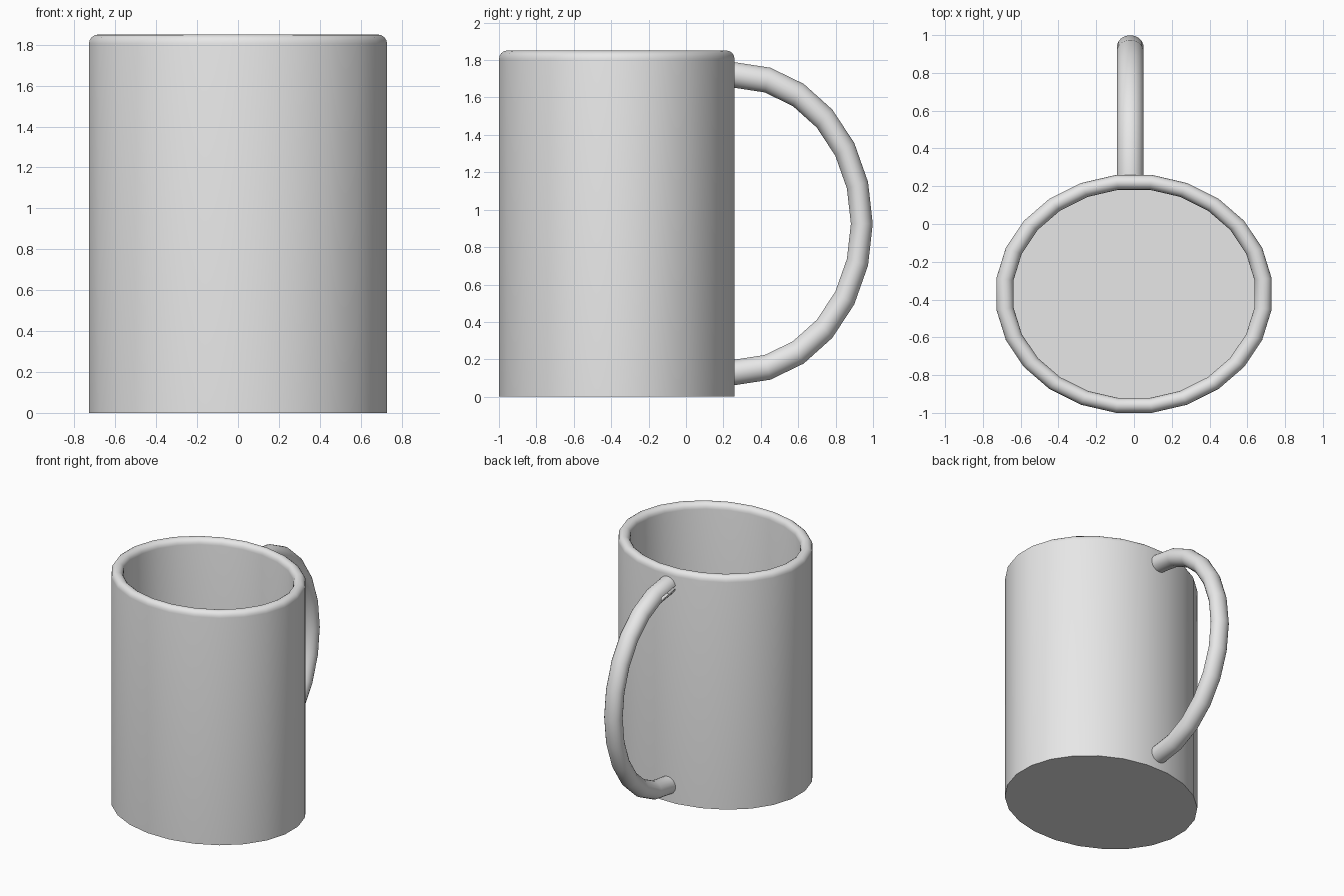
import bpy, bmesh, math

cube = bpy.data.objects.get("Cube")
if cube:
    bpy.data.objects.remove(cube, do_unlink=True)

grey = bpy.data.materials.new("light_grey")
grey.use_nodes = True
grey.diffuse_color = (0.8, 0.8, 0.8, 1)
grey.node_tree.nodes["Principled BSDF"].inputs["Base Color"].default_value = (0.8, 0.8, 0.8, 1)


def skin(name, rings, skip=None):
    """Bridge a row of vertex rings, cap both ends and leave out an optional face."""
    bm = bmesh.new()
    loops = [[bm.verts.new(p) for p in ring] for ring in rings]
    n = len(loops[0])
    for i, (a, b) in enumerate(zip(loops, loops[1:])):
        for j in range(n):
            if (i, j) != skip:
                k = (j + 1) % n
                bm.faces.new((a[j], a[k], b[k], b[j]))
    bm.faces.new(loops[0][::-1])
    bm.faces.new(loops[-1])
    bmesh.ops.recalc_face_normals(bm, faces=bm.faces)
    mesh = bpy.data.meshes.new(name)
    bm.to_mesh(mesh)
    bm.free()
    mesh.materials.append(grey)
    obj = bpy.data.objects.new(name, mesh)
    bpy.context.collection.objects.link(obj)
    bpy.ops.object.select_all(action="DESELECT")
    obj.select_set(True)
    bpy.context.view_layer.objects.active = obj
    bpy.ops.object.shade_smooth_by_angle(angle=math.radians(35))
    return obj


# Oval cup: outer wall, rounded rim, inner wall and floor
RX, RY, CY, SIDES = 0.735, 0.635, -0.37, 24
RIM, HEIGHT, INNER = 0.045, 1.85, 0.875
mid, half = (1 + INNER) / 2, (1 - INNER) / 2
profile = [(1, 0)]
for i in range(9):
    a = math.pi * i / 8
    profile.append((mid + half * math.cos(a), HEIGHT - RIM + RIM * math.sin(a)))
profile.append((INNER, 0.09))


def oval(scale, z):
    angles = [2 * math.pi * (j + 0.5) / SIDES for j in range(SIDES)]
    return [(RX * scale * math.cos(a), CY + RY * scale * math.sin(a), z) for a in angles]


skin("cup", [oval(s, z) for s, z in profile])

# Handle: half of a stretched ring, with straight ends let into the wall
HX, HY, HZ, TUBE, TUBE_SIDES = -0.02, 0.26, 0.925, 0.087, 20


def section(angle, shift=0):
    ring = []
    for j in range(TUBE_SIDES):
        b = 2 * math.pi * (j + 0.5) / TUBE_SIDES
        r = 1 + TUBE * math.cos(b)
        ring.append((HX + 0.07 * math.sin(b),
                     HY + shift + 0.68 * r * math.cos(angle),
                     HZ + 0.795 * r * math.sin(angle)))
    return ring


top = math.pi / 2
rings = [section(top, -0.07)]
rings += [section(top - math.pi * i / 12) for i in range(13)]
rings.append(section(-top, -0.07))
# A narrow slot is left open on the right side of the upper end
skin("handle", rings, skip=(1, 14))
